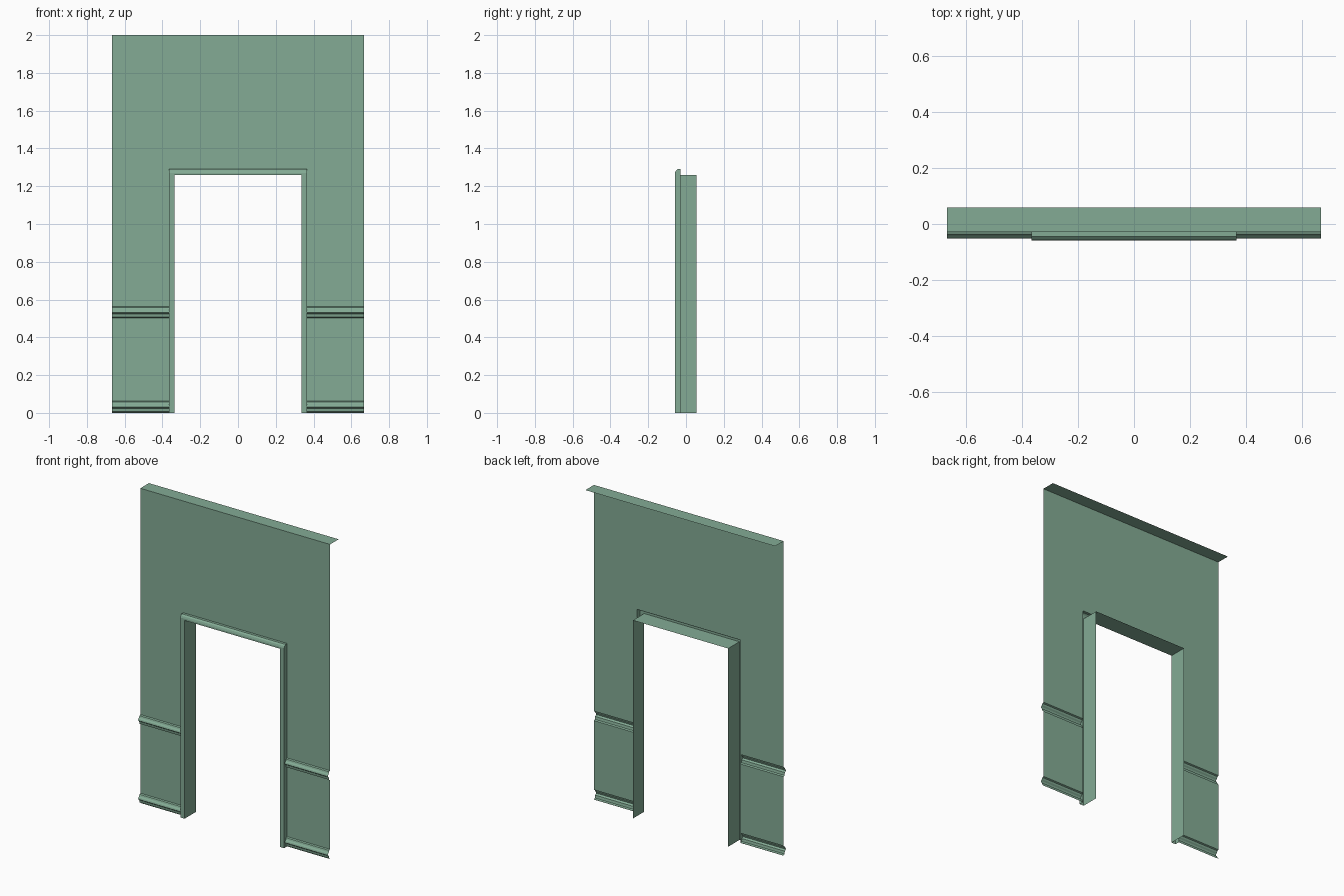
import bpy

if "Cube" in bpy.data.objects:
    bpy.data.objects.remove(bpy.data.objects["Cube"])

W, OPEN_X, OPEN_Z, TRIM = 0.667, 0.335, 1.26, 0.03
BACK, WALL, FRONT = 0.058, -0.028, -0.058

paint = bpy.data.materials.new("green_paint")
paint.diffuse_color = (0.23, 0.41, 0.30, 1)
paint.use_nodes = True
paint.node_tree.nodes["Principled BSDF"].inputs["Base Color"].default_value = paint.diffuse_color


def strip_object(name, rows):
    """Quad sheet through rows of points."""
    n = len(rows[0])
    verts = [p for row in rows for p in row]
    faces = [(i * n + j, (i + 1) * n + j, (i + 1) * n + j + 1, i * n + j + 1)
             for i in range(len(rows) - 1) for j in range(n - 1)]
    mesh = bpy.data.meshes.new(name)
    mesh.from_pydata(verts, [], faces)
    mesh.materials.append(paint)
    obj = bpy.data.objects.new(name, mesh)
    bpy.context.collection.objects.link(obj)
    return obj


def extrude_x(name, profile, x0, x1):
    """Sweep a (y, z) profile, listed top to bottom, along x."""
    return strip_object(name, [[(x0, y, z), (x1, y, z)] for y, z in profile])


# moulding shared by the chair rail and the skirting, listed top to bottom
MOULDING = [(WALL, 0.062), (-0.037, 0.058), (-0.041, 0.048), (-0.048, 0.041),
            (-0.051, 0.032), (-0.040, 0.024), (-0.037, 0.007), (WALL, 0.002)]
rail = [(y, z + 0.5) for y, z in MOULDING]

# wall above the doorway with its top ledge
outer_x, outer_z = OPEN_X + TRIM, OPEN_Z + TRIM
extrude_x("upper_wall", [(BACK, 2), (WALL, 2), (WALL, outer_z)], -W, W)

# wall and mouldings either side of the doorway
for side, x0, x1 in (("left", -W, -outer_x), ("right", outer_x, W)):
    extrude_x(side + "_upper_panel", [(WALL, outer_z), rail[0]], x0, x1)
    extrude_x(side + "_chair_rail", rail, x0, x1)
    extrude_x(side + "_lower_panel", [rail[-1], MOULDING[0]], x0, x1)
    extrude_x(side + "_skirting", MOULDING + [(WALL, 0)], x0, x1)

# door casing and jamb: (side offset, head offset, y) profile around the opening;
# the legs are square, the head has an eased top edge
casing = [(TRIM, TRIM, WALL), (TRIM, TRIM, -0.045), (TRIM, 0.022, -0.054),
          (TRIM, 0.011, FRONT), (0, 0, FRONT), (0, 0, 0.055)]
path = [(1, 0), (1, 1), (-1, 1), (-1, 0)]
strip_object("door_casing", [[(s * (OPEN_X + ox), y, t * (OPEN_Z + oz)) for ox, oz, y in casing]
                             for s, t in path])
